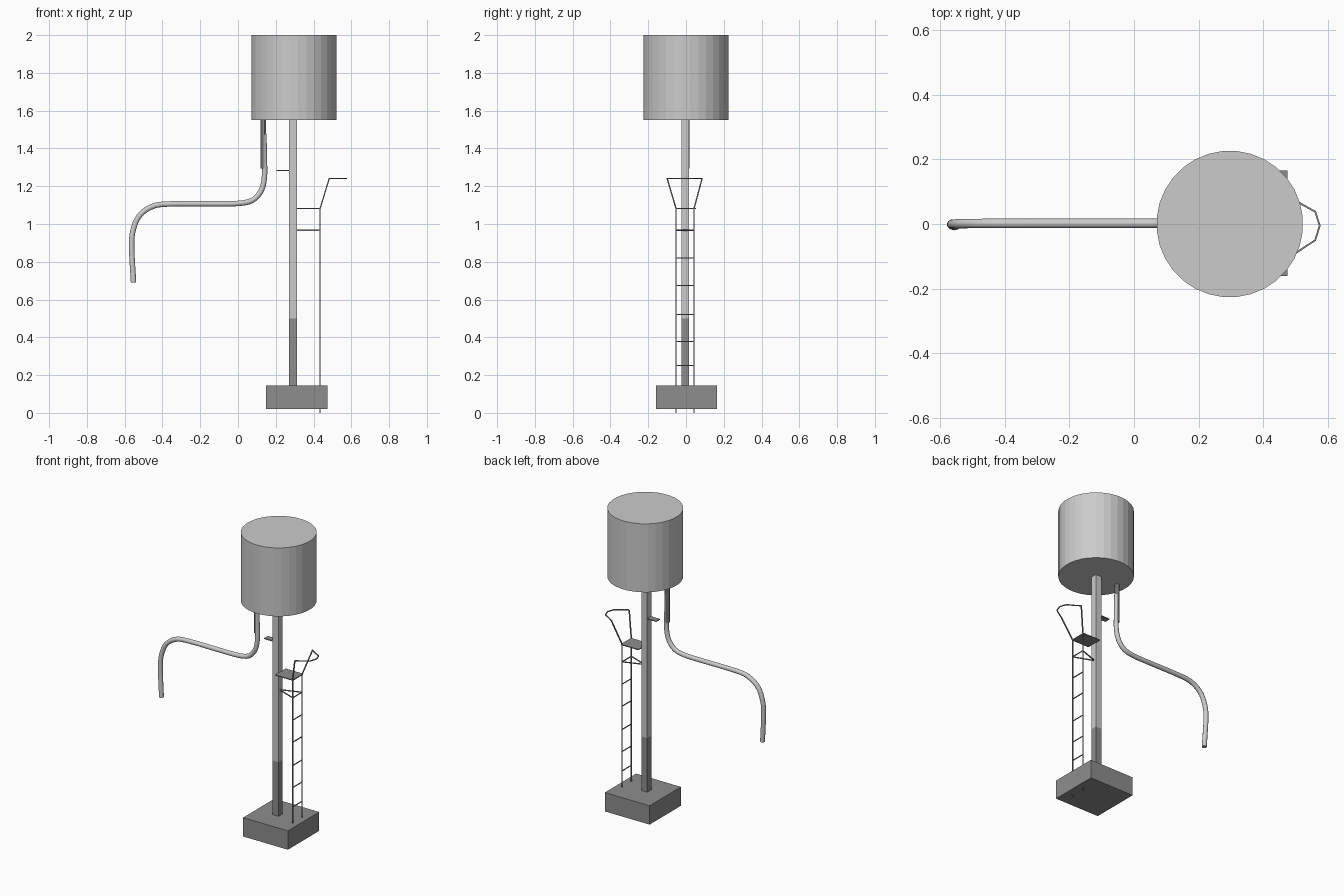
import bpy, bmesh, math
from mathutils import Vector

if "Cube" in bpy.data.objects:
    bpy.data.objects.remove(bpy.data.objects["Cube"])


def material(name, v):
    m = bpy.data.materials.new(name)
    m.diffuse_color = (v, v, v, 1)
    m.use_nodes = True
    m.node_tree.nodes["Principled BSDF"].inputs["Base Color"].default_value = m.diffuse_color
    return m


LIGHT = material("light grey", 0.6)
DARK = material("dark grey", 0.27)


def finish(name, bm, mat, smooth=False):
    bmesh.ops.recalc_face_normals(bm, faces=bm.faces)
    me = bpy.data.meshes.new(name)
    bm.to_mesh(me)
    bm.free()
    me.materials.append(mat)
    for p in me.polygons:
        p.use_smooth = smooth and len(p.vertices) == 4
    ob = bpy.data.objects.new(name, me)
    bpy.context.collection.objects.link(ob)
    return ob


def box(name, lo, hi, mat):
    lo, hi = Vector(lo), Vector(hi)
    bm = bmesh.new()
    bmesh.ops.create_cube(bm, size=1)
    bmesh.ops.scale(bm, vec=hi - lo, verts=bm.verts)
    bmesh.ops.translate(bm, vec=(lo + hi) / 2, verts=bm.verts)
    return finish(name, bm, mat)


def tube(name, pts, r, sides, mat, smooth=False):
    """Sweep a polygon along a path, mitred at the corners, capped at the ends."""
    pts = [Vector(p) for p in pts]
    bm = bmesh.new()
    rings, n = [], None
    for i, p in enumerate(pts):
        t = (pts[min(i + 1, len(pts) - 1)] - pts[max(i - 1, 0)]).normalized()
        if n is None:
            n = Vector((0, 1, 0)) if abs(t.y) < 0.9 else Vector((0, 0, 1))
        n = (n - t * n.dot(t)).normalized()
        b = t.cross(n)
        angles = [2 * math.pi * (k + 0.5) / sides for k in range(sides)]
        rings.append([bm.verts.new(p + r * (n * math.cos(a) + b * math.sin(a))) for a in angles])
    for a, c in zip(rings, rings[1:]):
        for k in range(sides):
            j = (k + 1) % sides
            bm.faces.new((a[k], a[j], c[j], c[k]))
    bm.faces.new(rings[0])
    bm.faces.new(rings[-1])
    return finish(name, bm, mat, smooth)


def rounded(pts, steps=4):
    """Catmull-Rom smoothing of a path."""
    p = [Vector(q) for q in pts]
    p = [2 * p[0] - p[1]] + p + [2 * p[-1] - p[-2]]
    out = []
    for a, b, c, d in zip(p, p[1:], p[2:], p[3:]):
        for s in range(steps):
            t = s / steps
            out.append(0.5 * (2 * b + (c - a) * t + (2 * a - 5 * b + 4 * c - d) * t ** 2
                              + (3 * b - a - 3 * c + d) * t ** 3))
    return out + [p[-2]]


# Tank
tube("tank", [(0.296, 0, 1.55), (0.296, 0, 2.0)], 0.2265, 32, LIGHT)

# Footing and two-tone post
box("footing", (0.149, -0.16, 0.02), (0.475, 0.165, 0.144), DARK)
box("post_lower", (0.27, -0.025, 0.144), (0.312, 0.017, 0.5), DARK)
box("post_upper", (0.27, -0.025, 0.5), (0.312, 0.017, 1.55), LIGHT)

# Outlet pipe and curved hose
tube("outlet_pipe", [(0.134, 0.002, 1.295), (0.134, 0.002, 1.55)], 0.0165, 8, DARK)
hose = [(0.137, 0.002, 1.48), (0.139, 0.002, 1.36), (0.14, 0.002, 1.25), (0.122, 0.002, 1.175),
        (0.075, 0.002, 1.125), (0.0, 0.002, 1.109), (-0.12, 0.002, 1.107), (-0.37, 0.002, 1.106),
        (-0.46, 0.002, 1.09), (-0.525, 0.001, 1.04), (-0.557, 0, 0.96),
        (-0.563, -0.002, 0.87), (-0.553, -0.005, 0.69)]
tube("hose", rounded(hose), 0.0148, 12, LIGHT, smooth=True)

# Small bracket plate on the post
box("bracket_plate", (0.205, -0.022, 1.28), (0.29, 0.016, 1.286), DARK)

# Ladder
X, Y = 0.435, (-0.053, 0.043)
for side, y in zip(("front", "back"), Y):
    tube("ladder_rail_" + side, [(X, y, 0), (X, y, 1.083)], 0.004, 4, DARK)
    tube("ladder_brace_" + side, [(0.305, -0.004, 0.967), (X, y, 0.967)], 0.004, 4, DARK)
for i, z in enumerate((0.25, 0.377, 0.522, 0.675, 0.82, 0.967)):
    tube(f"ladder_rung_{i}", [(X, Y[0], z), (X, Y[1], z)], 0.0035, 4, DARK)

# Platform and guard hoop
box("platform", (0.31, -0.055, 1.08), (0.438, 0.052, 1.086), DARK)
hoop = [(0.483, -0.1, 1.241), (0.515, -0.08, 1.241), (0.56, -0.05, 1.241), (0.574, -0.005, 1.241),
        (0.56, 0.038, 1.241), (0.515, 0.063, 1.241), (0.483, 0.085, 1.241)]
tube("guard_hoop", hoop, 0.004, 4, DARK)
for side, y, end in zip(("front", "back"), Y, (hoop[0], hoop[-1])):
    tube("guard_upright_" + side, [(X, y, 1.083), end], 0.0045, 4, DARK)
